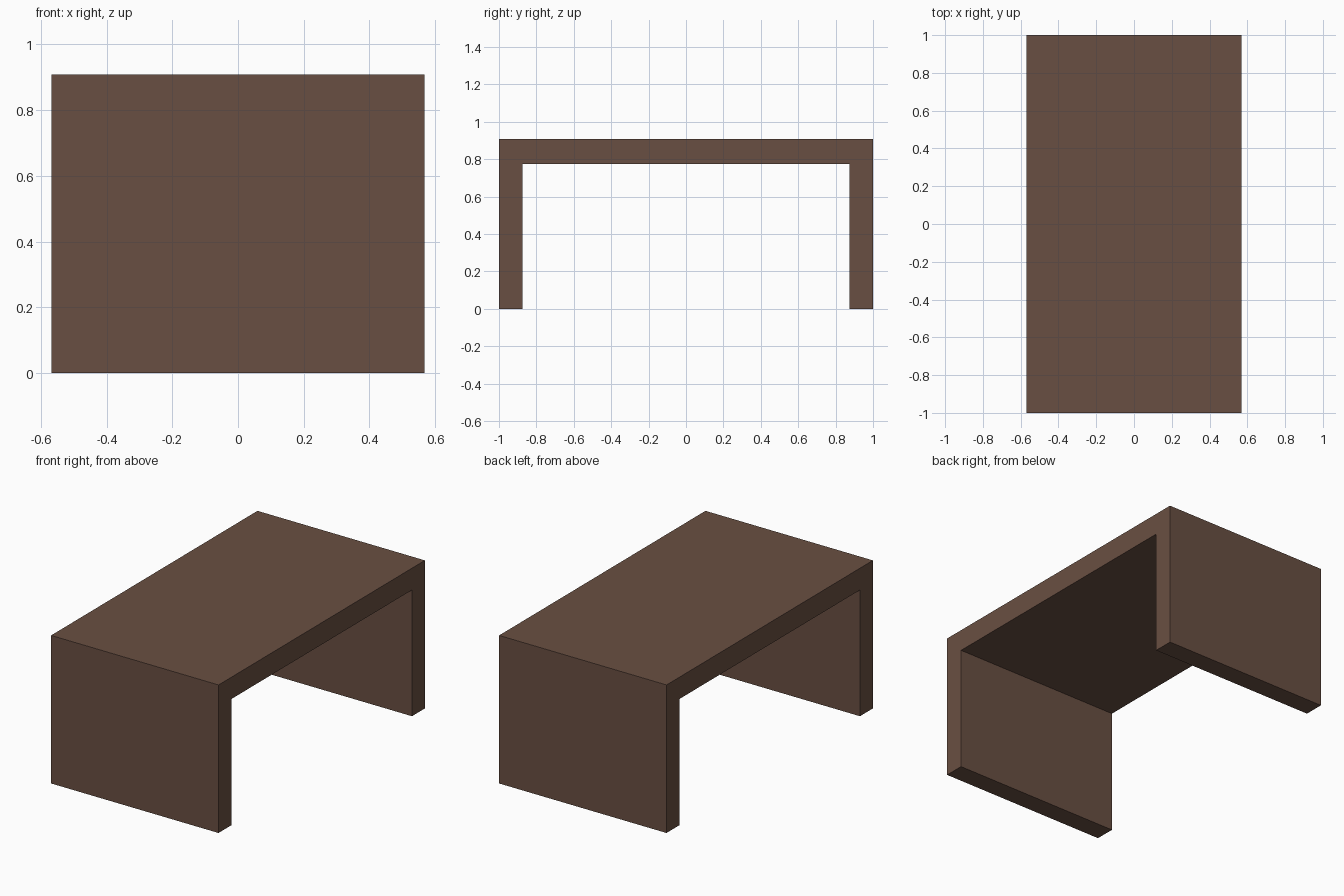
import bpy
import bmesh

cube = bpy.data.objects.get("Cube")
if cube:
    bpy.data.objects.remove(cube, do_unlink=True)

HALF_WIDTH, HALF_LENGTH = 0.568, 1.0
HEIGHT, TOP_THICKNESS, LEG_THICKNESS = 0.908, 0.134, 0.125

# Brown wood colour
wood = bpy.data.materials.new("brown_wood")
wood.use_nodes = True
colour = (0.141, 0.078, 0.054, 1.0)
wood.diffuse_color = colour
bsdf = next(n for n in wood.node_tree.nodes if n.type == "BSDF_PRINCIPLED")
bsdf.inputs["Base Color"].default_value = colour

# Table outline: one half, mirrored across the middle
inner = HALF_LENGTH - LEG_THICKNESS
under = HEIGHT - TOP_THICKNESS
half = [(inner, under), (inner, 0), (HALF_LENGTH, 0), (HALF_LENGTH, HEIGHT)]
outline = half + [(-y, z) for y, z in reversed(half)]

# Sweep the outline across the width to make top and panel legs in one piece
bm = bmesh.new()
side = bm.faces.new([bm.verts.new((-HALF_WIDTH, y, z)) for y, z in outline])
swept = bmesh.ops.extrude_face_region(bm, geom=[side], use_keep_orig=True)
moved = [v for v in swept["geom"] if isinstance(v, bmesh.types.BMVert)]
bmesh.ops.translate(bm, verts=moved, vec=(2 * HALF_WIDTH, 0, 0))
bmesh.ops.recalc_face_normals(bm, faces=bm.faces)

mesh = bpy.data.meshes.new("table")
bm.to_mesh(mesh)
bm.free()
mesh.materials.append(wood)
table = bpy.data.objects.new("table", mesh)
bpy.context.collection.objects.link(table)
